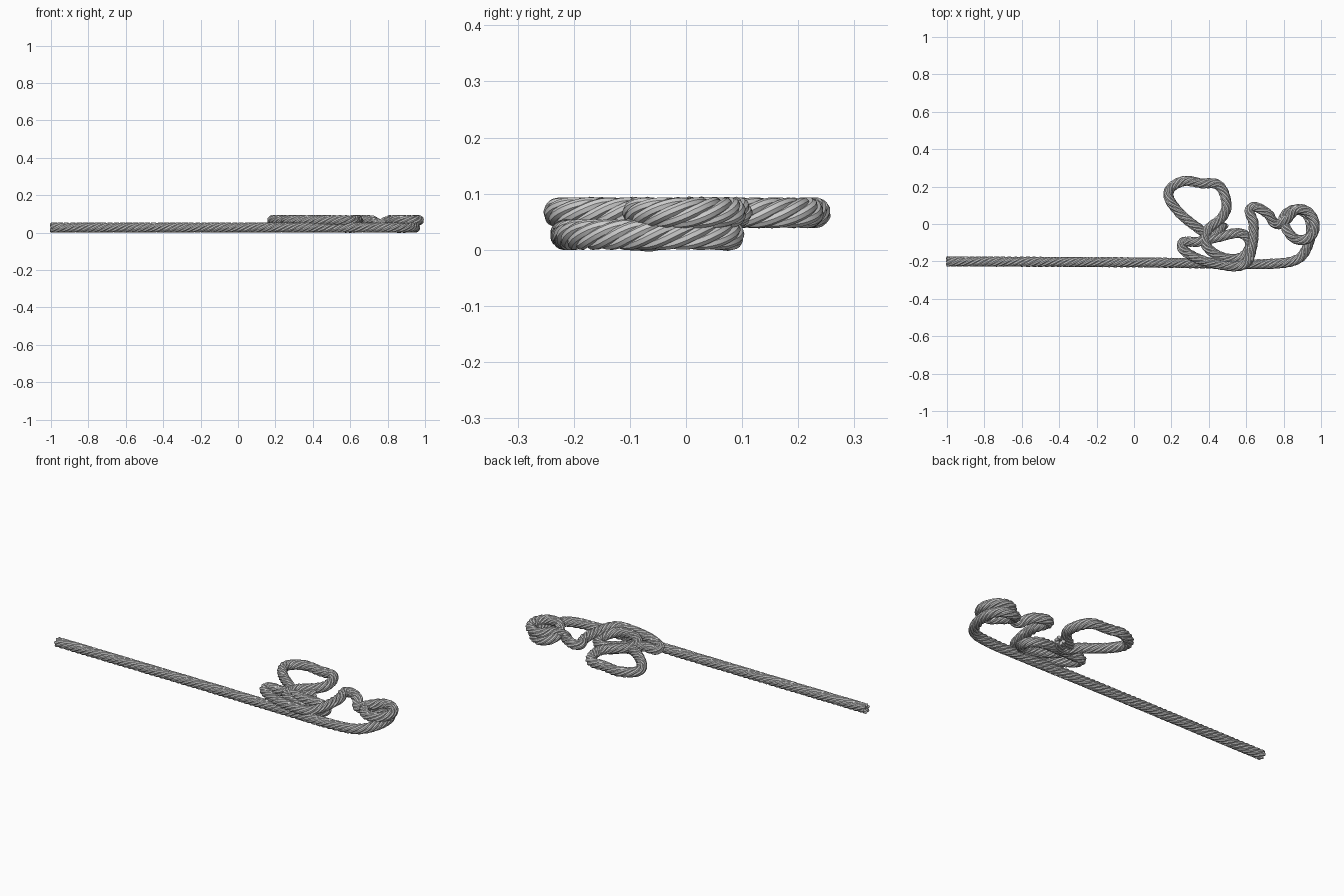
import bpy
from math import sin, cos, pi
from mathutils import Vector, geometry

if "Cube" in bpy.data.objects:
    bpy.data.objects.remove(bpy.data.objects["Cube"])

LO, MID, HI = 0.027, 0.047, 0.066
STRANDS, LAY, STRAND_R, PITCH, STEP = 6, 0.0172, 0.0105, 0.2, 0.008

# Rope centre line: straight tail, right-hand coil, tangled loops, free end
path = [
    (-1.0, -0.2, LO), (0.0, -0.205, LO), (0.5, -0.212, LO), (0.75, -0.212, LO),
    (0.88, -0.185, LO), (0.935, -0.10, LO), (0.945, 0.0, LO), (0.915, 0.06, LO),
    (0.85, 0.075, LO), (0.80, 0.03, MID), (0.83, -0.05, HI), (0.88, -0.085, HI),
    (0.94, -0.07, HI), (0.967, -0.01, HI), (0.935, 0.06, HI), (0.87, 0.078, HI),
    (0.81, 0.02, HI), (0.76, 0.0, MID), (0.71, 0.06, HI), (0.625, 0.085, HI),
    (0.64, 0.0, HI), (0.63, -0.13, HI), (0.59, -0.215, HI), (0.48, -0.22, HI),
    (0.33, -0.18, HI), (0.255, -0.11, HI), (0.34, -0.095, HI), (0.45, -0.07, MID),
    (0.57, -0.05, LO), (0.62, -0.10, LO), (0.58, -0.175, MID), (0.48, -0.18, HI),
    (0.39, -0.12, HI), (0.39, -0.04, HI), (0.47, 0.035, HI), (0.495, 0.10, HI),
    (0.455, 0.205, HI), (0.36, 0.218, HI), (0.26, 0.228, HI), (0.185, 0.17, HI),
    (0.225, 0.08, HI), (0.34, -0.02, HI), (0.42, -0.055, MID), (0.49, 0.01, MID),
]
pts = [Vector(p) for p in path]

# Smooth dense path through the points, then even spacing along its length
dense = []
ext = [pts[0] * 2 - pts[1]] + pts + [pts[-1] * 2 - pts[-2]]
for a, b, c, d in zip(ext, ext[1:], ext[2:], ext[3:]):
    L = (c - b).length
    h1 = b + (c - a).normalized() * L / 3
    h2 = c - (d - b).normalized() * L / 3
    dense += geometry.interpolate_bezier(b, h1, h2, c, 160)[:-1]
dense.append(pts[-1])
line, gone = [dense[0]], 0.0
for p, q in zip(dense, dense[1:]):
    gone += (q - p).length
    if gone >= STEP:
        line.append(q)
        gone = 0.0

# Twisted strands laid around the centre line
curve = bpy.data.curves.new("rope", 'CURVE')
curve.dimensions = '3D'
curve.bevel_depth = STRAND_R
curve.bevel_resolution = 2
curve.use_fill_caps = True
up = Vector((0, 0, 1))
for k in range(STRANDS):
    spline = curve.splines.new('POLY')
    spline.points.add(len(line) - 1)
    dist = 0.0
    for i, p in enumerate(line):
        if i:
            dist += (p - line[i - 1]).length
        t = (line[min(i + 1, len(line) - 1)] - line[max(i - 1, 0)]).normalized()
        side = up.cross(t).normalized()
        top = t.cross(side)
        a = 2 * pi * (k / STRANDS - dist / PITCH)
        v = p + (side * cos(a) + top * sin(a)) * LAY
        spline.points[i].co = (*v, 1)

rope = bpy.data.objects.new("rope", curve)
bpy.context.collection.objects.link(rope)
bpy.context.view_layer.objects.active = rope
rope.select_set(True)
bpy.ops.object.convert(target='MESH')
bpy.ops.object.shade_smooth_by_angle()
